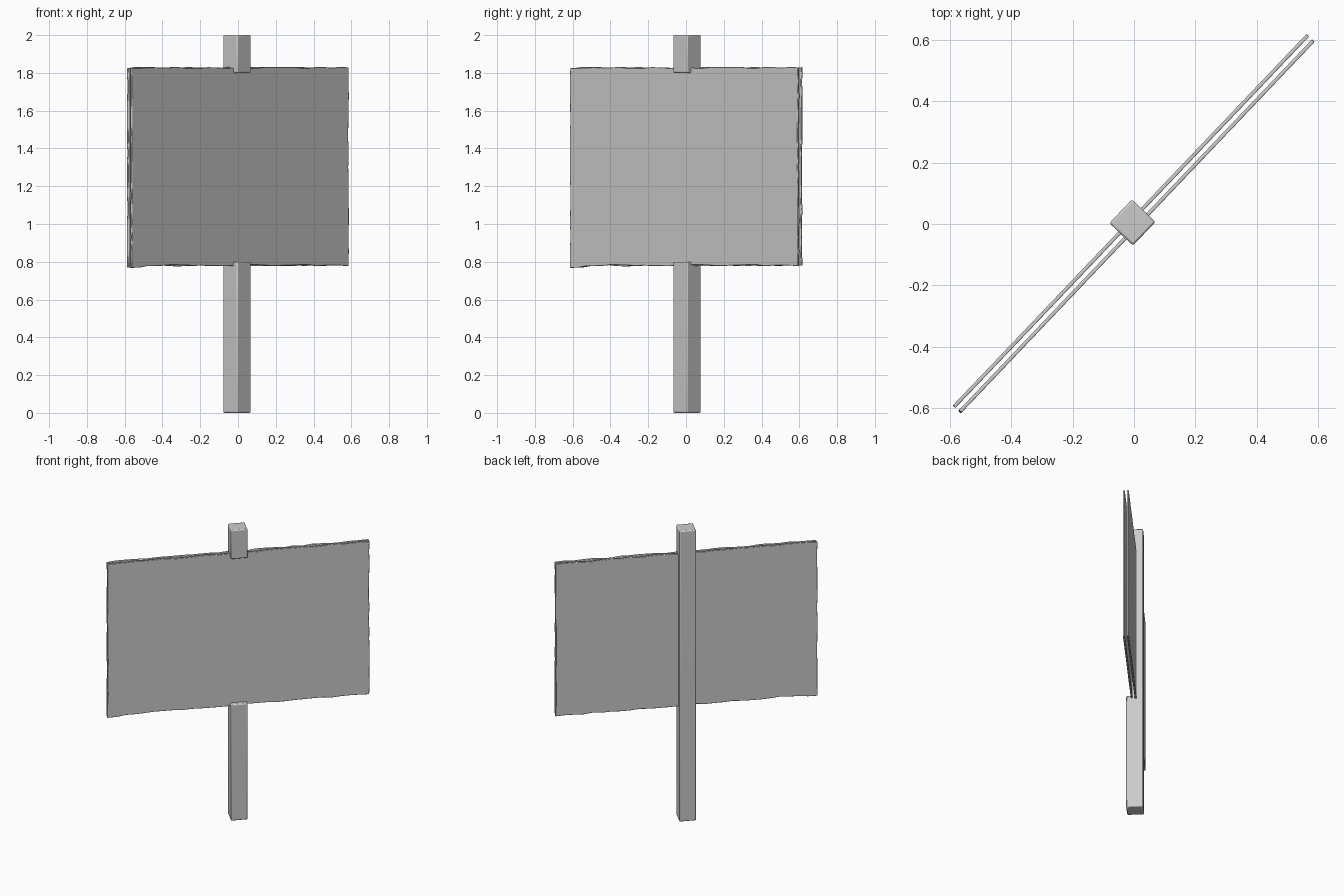
import bpy, bmesh, math, random
from mathutils import Matrix

cube = bpy.data.objects.get("Cube")
if cube:
    bpy.data.objects.remove(cube, do_unlink=True)

random.seed(4)
TURN = Matrix.Rotation(math.radians(46.4), 4, "Z")   # the sign stands diagonally

grey = bpy.data.materials.new("plain grey")
grey.use_nodes = True
grey.diffuse_color = (0.6, 0.6, 0.6, 1)
bsdf = grey.node_tree.nodes["Principled BSDF"]
bsdf.inputs["Base Color"].default_value = (0.6, 0.6, 0.6, 1)
bsdf.inputs["Roughness"].default_value = 0.8


def finish(name, bm, bevel):
    """Turn a bmesh into a softly bevelled, turned object."""
    bmesh.ops.recalc_face_normals(bm, faces=bm.faces)
    bm.transform(TURN)
    mesh = bpy.data.meshes.new(name)
    bm.to_mesh(mesh)
    bm.free()
    mesh.materials.append(grey)
    obj = bpy.data.objects.new(name, mesh)
    bpy.context.collection.objects.link(obj)
    mod = obj.modifiers.new("soft edges", "BEVEL")
    mod.width, mod.segments = bevel, 2
    mod.limit_method, mod.angle_limit = "ANGLE", math.radians(50)
    bpy.ops.object.select_all(action="DESELECT")
    obj.select_set(True)
    bpy.context.view_layer.objects.active = obj
    bpy.ops.object.shade_smooth_by_angle(angle=math.radians(35))
    return obj


# Post: side profile with a shallow recess for the boards, extruded across
FRONT, BACK, RECESS, HALF = -0.046, 0.06, -0.008, 0.053
profile = [(BACK, 0), (FRONT, 0), (FRONT, 0.80), (RECESS, 0.80),
           (RECESS, 1.80), (FRONT, 1.80), (FRONT, 2), (BACK, 2)]
bm = bmesh.new()
face = bm.faces.new([bm.verts.new((-HALF, y, z)) for y, z in profile])
side = bmesh.ops.extrude_face_region(bm, geom=[face])
bmesh.ops.translate(bm, vec=(2 * HALF, 0, 0),
                    verts=[v for v in side["geom"] if isinstance(v, bmesh.types.BMVert)])
finish("post", bm, 0.007)


# Boards: two thin parallel sheets with slightly uneven rims
def board(name, y, thick=0.012, half=0.832, low=0.78, high=1.828):
    cols, rows = 28, 14
    bm = bmesh.new()
    bmesh.ops.create_grid(bm, x_segments=cols, y_segments=rows, size=1)
    for v in bm.verts:
        u, w = v.co.x, v.co.y
        x, z = u * half, low + (w + 1) / 2 * (high - low)
        if abs(w) > 0.99:
            z += random.uniform(-0.004, 0.004)
        if abs(u) > 0.99:
            x += random.uniform(-0.003, 0.003)
        if w < -0.99 and u < -0.9:      # drooping lower corner
            z -= 0.01
        v.co = (x, y - thick / 2, z)
    sheet = bmesh.ops.extrude_face_region(bm, geom=bm.faces[:])
    bmesh.ops.translate(bm, vec=(0, thick, 0),
                        verts=[v for v in sheet["geom"] if isinstance(v, bmesh.types.BMVert)])
    finish(name, bm, 0.003)


board("front_board", -0.011)
board("back_board", 0.014)
